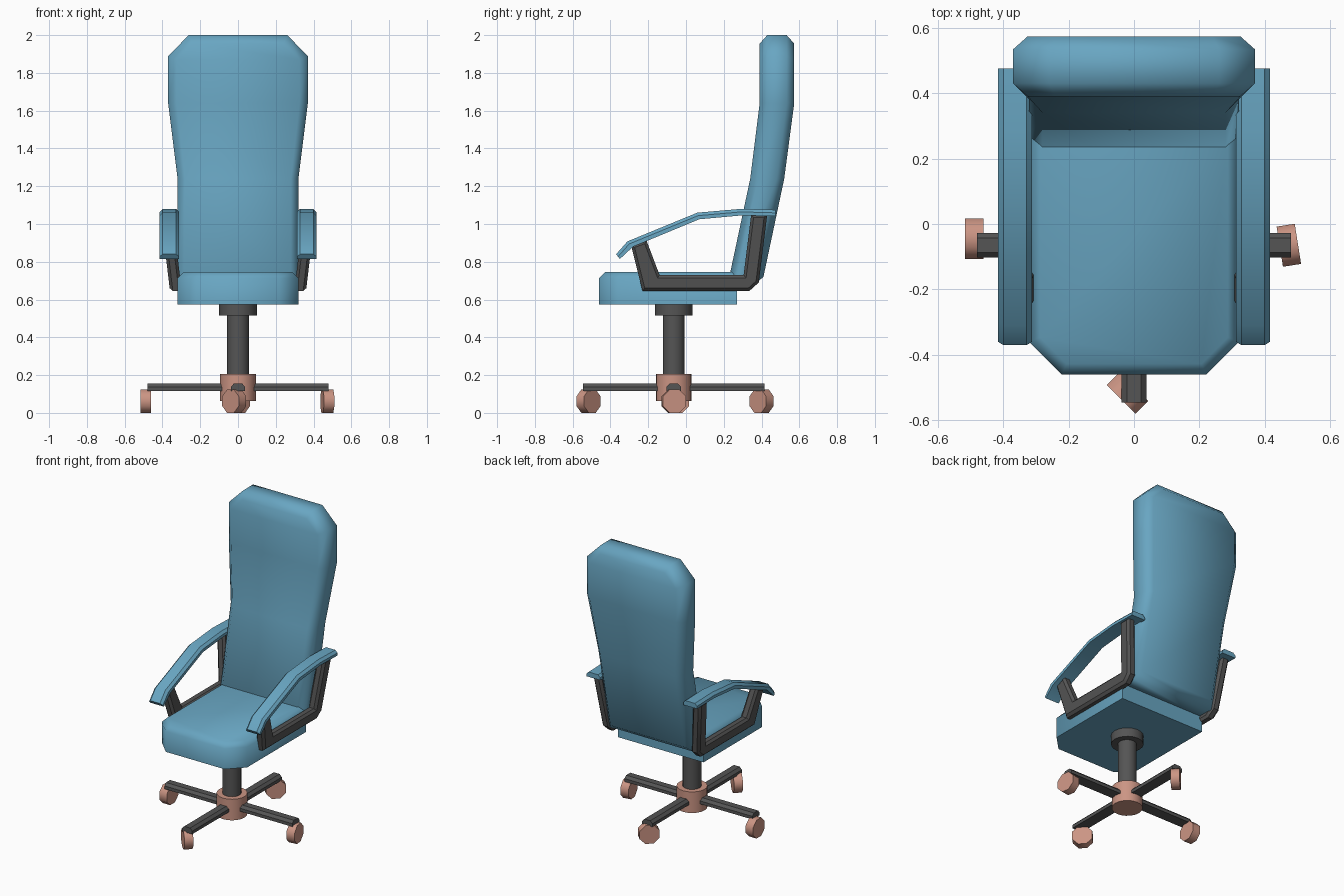
import bpy, bmesh, math
from mathutils import Matrix, Vector

if "Cube" in bpy.data.objects:
    bpy.data.objects.remove(bpy.data.objects["Cube"])


def material(name, rgb):
    m = bpy.data.materials.new(name)
    m.diffuse_color = (*rgb, 1)
    m.use_nodes = True
    m.node_tree.nodes["Principled BSDF"].inputs["Base Color"].default_value = m.diffuse_color
    return m


BLUE = material("blue_fabric", (0.14, 0.38, 0.54))
DARK = material("dark_metal", (0.09, 0.09, 0.09))
CLAY = material("clay_plastic", (0.6, 0.3, 0.23))
CY = -0.065  # y of the central column


def finish(name, bm, mat, angle=40):
    bmesh.ops.recalc_face_normals(bm, faces=bm.faces)
    me = bpy.data.meshes.new(name)
    bm.to_mesh(me)
    bm.free()
    ob = bpy.data.objects.new(name, me)
    bpy.context.collection.objects.link(ob)
    me.materials.append(mat)
    bpy.ops.object.select_all(action='DESELECT')
    ob.select_set(True)
    bpy.context.view_layer.objects.active = ob
    bpy.ops.object.shade_smooth_by_angle(angle=math.radians(angle))
    return ob


def prism(points, offset):
    """Extrude a closed 3D polygon along an offset."""
    bm = bmesh.new()
    face = bm.faces.new([bm.verts.new(p) for p in points])
    res = bmesh.ops.extrude_face_region(bm, geom=[face])
    verts = [g for g in res["geom"] if isinstance(g, bmesh.types.BMVert)]
    bmesh.ops.translate(bm, verts=verts, vec=offset)
    bmesh.ops.recalc_face_normals(bm, faces=bm.faces)
    return bm


def bevel(bm, test, width):
    edges = [e for e in bm.edges if test(e)]
    bmesh.ops.bevel(bm, geom=edges, offset=width, segments=1, affect='EDGES')


def cylinder(name, r, z0, z1, mat, sides=20):
    bm = bmesh.new()
    bmesh.ops.create_cone(bm, cap_ends=True, segments=sides, radius1=r, radius2=r, depth=z1 - z0,
                          matrix=Matrix.Translation((0, CY, (z0 + z1) / 2)))
    return finish(name, bm, mat)


def interp(table, z):
    """Piecewise linear lookup, extended past the first segment."""
    for (z0, a), (z1, b) in zip(table, table[1:]):
        if z <= z1:
            break
    return a + (b - a) * (z - z0) / (z1 - z0)


# Seat cushion with cut front corners and softened top and front edges
outline = [(-0.32, 0.27), (-0.32, -0.36), (-0.22, -0.46), (0.22, -0.46), (0.32, -0.36), (0.32, 0.27)]
bm = prism([(x, y, 0.575) for x, y in outline], (0, 0, 0.172))
bevel(bm, lambda e: all(v.co.z > 0.7 for v in e.verts) and any(v.co.y < 0.2 for v in e.verts), 0.033)
finish("seat", bm, BLUE, 50)

# Backrest: the front outline repeated as four rings through the thickness
front_y = [(0.70, 0.225), (1.24, 0.34), (1.64, 0.39), (2.01, 0.39)]
back_y = [(0.72, 0.41), (1.24, 0.52), (1.64, 0.573), (2.01, 0.573)]
full = [(0.32, 0.68), (0.32, 1.24), (0.37, 1.64), (0.37, 1.89), (0.26, 2.0)]
inset = [(0.28, 0.72), (0.28, 1.24), (0.325, 1.64), (0.325, 1.87), (0.24, 1.955)]
bm = bmesh.new()
rings = []
for prof, table, shift in ((inset, front_y, 0), (full, front_y, 0.04),
                           (full, back_y, -0.04), (inset, back_y, 0)):
    right = [bm.verts.new((x, interp(table, z) + shift, z)) for x, z in prof]
    left = [bm.verts.new((-x, interp(table, z) + shift, z)) for x, z in prof]
    rings.append(right + left[::-1])
n = len(rings[0])
for a, b in zip(rings, rings[1:]):
    for i in range(n):
        j = (i + 1) % n
        bm.faces.new((a[i], a[j], b[j], b[i]))
for ring in (rings[0], rings[-1]):
    for i in range(n // 2 - 1):
        bm.faces.new((ring[i], ring[i + 1], ring[n - 2 - i], ring[n - 1 - i]))
finish("backrest", bm, BLUE, 60)

# Arm pads and their U-shaped supports, one per side
pad = [(-0.37, 0.84), (-0.31, 0.908), (0.06, 1.06), (0.29, 1.08), (0.475, 1.075),
       (0.475, 1.042), (0.29, 1.045), (0.07, 1.025), (-0.28, 0.88), (-0.35, 0.815)]
support = [(-0.29, 0.885), (-0.23, 0.645), (0.335, 0.645), (0.385, 0.69), (0.43, 1.05),
           (0.345, 1.05), (0.305, 0.73), (-0.14, 0.73), (-0.21, 0.915)]
pad_top = {(round(y, 3), round(z, 3)) for y, z in pad[:5]}
for side, s in (("right", 1), ("left", -1)):
    bm = prism([(s * 0.312, y, z) for y, z in pad], (s * 0.103, 0, 0))
    bevel(bm, lambda e: abs(e.verts[0].co.x - e.verts[1].co.x) < 0.01 and all(
        (round(v.co.y, 3), round(v.co.z, 3)) in pad_top for v in e.verts), 0.016)
    finish(side + "_arm_pad", bm, BLUE)

    bm = prism([(s * 0.298, y, z) for y, z in support], (s * 0.062, 0, 0))
    bevel(bm, lambda e: abs(e.verts[0].co.x - e.verts[1].co.x) < 0.01, 0.015)
    for v in bm.verts:  # lean outwards towards the top
        v.co.x += s * 0.12 * (v.co.z - 0.645)
    finish(side + "_arm_support", bm, DARK)

# Column, mounting flange and hub
cylinder("column", 0.058, 0.15, 0.575, DARK)
cylinder("seat_flange", 0.1, 0.515, 0.578, DARK)
cylinder("hub", 0.095, 0.062, 0.205, CLAY)

# Four base legs
section = [(-0.038, 0.117), (0.038, 0.117), (0.038, 0.138), (0.022, 0.155), (-0.022, 0.155), (-0.038, 0.138)]
for k, name in enumerate(("right", "back", "left", "front")):
    bm = prism([(0.03, y, z) for y, z in section], (0.45, 0, 0))
    bm.transform(Matrix.Translation((0, CY, 0)) @ Matrix.Rotation(k * math.pi / 2, 4, 'Z'))
    finish(name + "_leg", bm, DARK)

# Swivelled eight-sided casters: centre and axle direction
for name, x, y, turn in (("right", 0.473, -0.065, 9), ("left", -0.488, -0.045, 0),
                         ("front", -0.02, -0.516, 45), ("back", 0.0, 0.4, 135)):
    bm = bmesh.new()
    r = 0.062 / math.cos(math.pi / 8)
    bmesh.ops.create_cone(bm, cap_ends=True, segments=8, radius1=r, radius2=r, depth=0.056)
    bm.transform(Matrix.Translation((x, y, 0.062)) @ Matrix.Rotation(math.radians(turn), 4, 'Z')
                 @ Matrix.Rotation(math.pi / 2, 4, 'Y') @ Matrix.Rotation(math.pi / 8, 4, 'Z'))
    finish(name + "_caster", bm, CLAY, 50)
